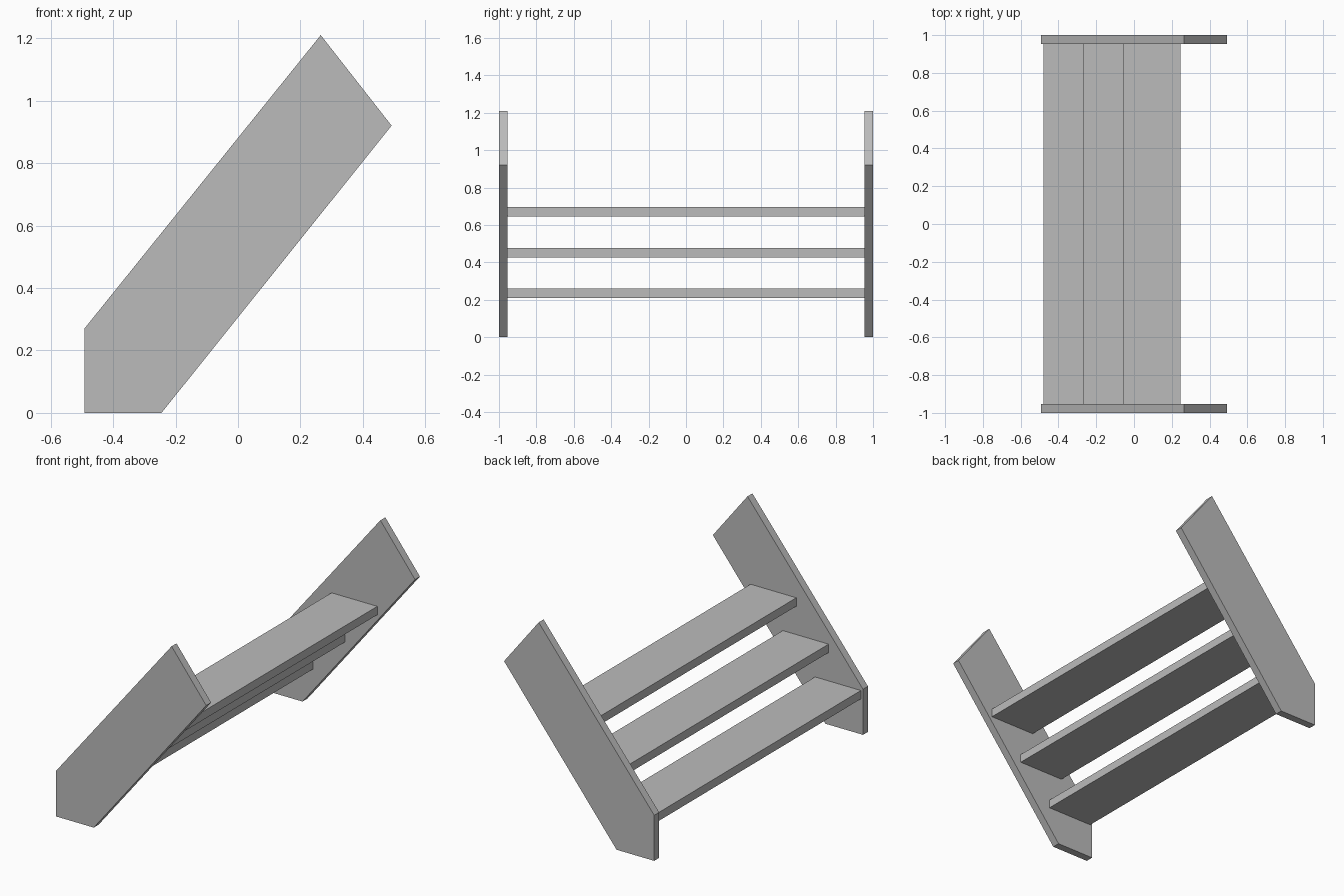
import bpy
import bmesh

cube = bpy.data.objects.get("Cube")
if cube:
    bpy.data.objects.remove(cube, do_unlink=True)

grey = bpy.data.materials.new("plain_grey")
grey.use_nodes = True
colour = (0.5, 0.5, 0.5, 1)
grey.diffuse_color = colour
grey.node_tree.nodes["Principled BSDF"].inputs["Base Color"].default_value = colour


def board(name, profile, y0, y1):
    """Extrude an x-z outline from y0 to y1."""
    bm = bmesh.new()
    face = bm.faces.new([bm.verts.new((x, y0, z)) for x, z in profile])
    extruded = bmesh.ops.extrude_face_region(bm, geom=[face])["geom"]
    verts = [v for v in extruded if isinstance(v, bmesh.types.BMVert)]
    bmesh.ops.translate(bm, verts=verts, vec=(0, y1 - y0, 0))
    bmesh.ops.recalc_face_normals(bm, faces=bm.faces[:])
    mesh = bpy.data.meshes.new(name)
    bm.to_mesh(mesh)
    bm.free()
    mesh.materials.append(grey)
    obj = bpy.data.objects.new(name, mesh)
    bpy.context.collection.objects.link(obj)


# Sloping side boards
half_length, thick = 1.0, 0.046
inner = half_length - thick
outline = [(-0.492, 0), (-0.245, 0), (0.492, 0.92), (0.265, 1.21), (-0.492, 0.27)]
board("front_stringer", outline, -half_length, -inner)
board("back_stringer", outline, inner, half_length)

# Three level treads between the side boards
depth, height = 0.30, 0.05
for i in range(3):
    x = -0.478 + 0.2115 * i
    z = 0.209 + 0.218 * i
    section = [(x, z), (x + depth, z), (x + depth, z + height), (x, z + height)]
    board(f"tread_{i + 1}", section, -inner, inner)
